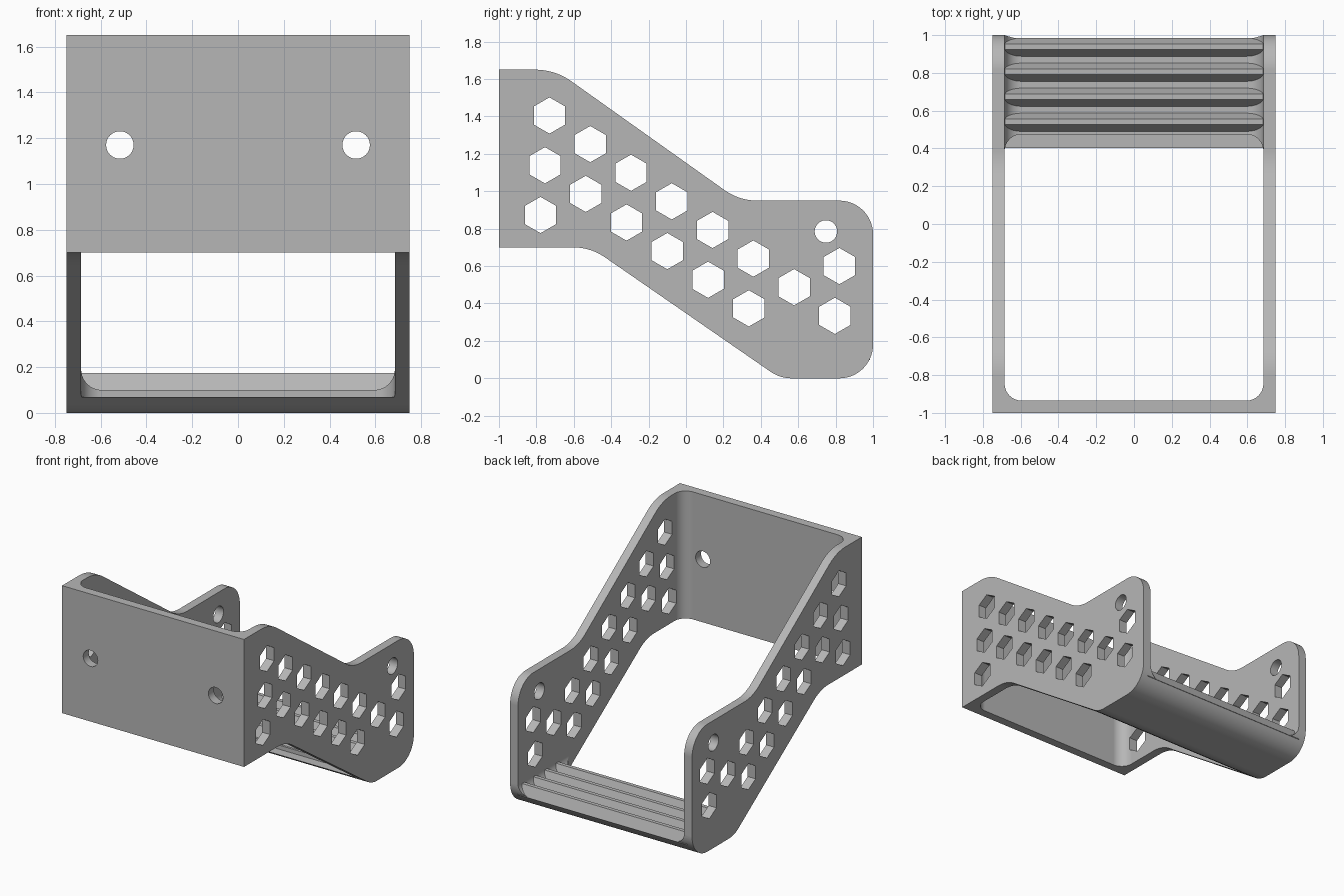
import bpy, bmesh, math
from mathutils import Vector

cube = bpy.data.objects.get("Cube")
if cube:
    bpy.data.objects.remove(cube, do_unlink=True)

grey = bpy.data.materials.new("plain_grey")
grey.use_nodes = True
tone = (0.47, 0.47, 0.47, 1)
grey.diffuse_color = tone
grey.node_tree.nodes["Principled BSDF"].inputs["Base Color"].default_value = tone


def rounded(corners, steps=14):
    """Outline from (u, v, radius) corners, with tangent arcs."""
    out = []
    for i, (u, v, r) in enumerate(corners):
        p = Vector((u, v))
        if r == 0:
            out.append(p)
            continue
        a = (Vector(corners[i - 1][:2]) - p).normalized()
        b = (Vector(corners[(i + 1) % len(corners)][:2]) - p).normalized()
        half = a.angle(b) / 2
        centre = p + (a + b).normalized() * (r / math.sin(half))
        start = p + a * (r / math.tan(half)) - centre
        end = p + b * (r / math.tan(half)) - centre
        sweep = start.angle(end)
        for k in range(steps + 1):
            t = k / steps
            out.append(centre + (start * math.sin((1 - t) * sweep)
                                 + end * math.sin(t * sweep)) / math.sin(sweep))
    return out


def ngon(u, v, r, n):
    return [Vector((u + r * math.sin(2 * math.pi * k / n),
                    v + r * math.cos(2 * math.pi * k / n))) for k in range(n)]


def prisms(name, outlines, axis, lo, hi):
    """Extrude flat outlines along one axis into a single object."""
    place = {"x": lambda p, d: (d, p.x, p.y),
             "y": lambda p, d: (p.x, d, p.y),
             "z": lambda p, d: (p.x, p.y, d)}[axis]
    bm = bmesh.new()
    for pts in outlines:
        near = [bm.verts.new(place(p, lo)) for p in pts]
        far = [bm.verts.new(place(p, hi)) for p in pts]
        bm.faces.new(near)
        bm.faces.new(far)
        for i in range(len(pts)):
            j = (i + 1) % len(pts)
            bm.faces.new((near[i], near[j], far[j], far[i]))
    bmesh.ops.recalc_face_normals(bm, faces=bm.faces)
    mesh = bpy.data.meshes.new(name)
    bm.to_mesh(mesh)
    bm.free()
    mesh.materials.append(grey)
    obj = bpy.data.objects.new(name, mesh)
    bpy.context.collection.objects.link(obj)
    return obj


def cut(target, cutter):
    mod = target.modifiers.new("cut", "BOOLEAN")
    mod.operation = "DIFFERENCE"
    mod.solver = "EXACT"
    mod.object = cutter
    bpy.context.view_layer.objects.active = target
    bpy.ops.object.modifier_apply(modifier=mod.name)
    bpy.data.objects.remove(cutter, do_unlink=True)


# Bracket body from its side outline
side = rounded([(-1, 0.70, 0), (-0.51, 0.70, 0.3), (0.503, 0, 0.2), (1, 0, 0.18),
                (1, 0.95, 0.18), (0.285, 0.95, 0.3), (-0.70, 1.65, 0.33), (-1, 1.65, 0)])
body = prisms("bracket_body", [side], "x", -0.75, 0.75)

# Central opening with rounded upright corners
w, r = 0.685, 0.09
opening = rounded([(-w, -0.935, r), (w, -0.935, r), (w, 0.475, r), (-w, 0.475, r)])
cut(body, prisms("opening_cutter", [opening], "z", 0.07, 2))

# Channel above the rear shelf, filleted into the side walls
channel = rounded([(-w, 0.1, r), (w, 0.1, r), (w, 2, 0), (-w, 2, 0)])
cut(body, prisms("channel_cutter", [channel], "y", 0.2, 1.5))

# Hexagon lattice through both side walls
row_lengths = {-1: range(7, 8), 0: range(8), 1: range(6), 2: range(1)}
hexes = [ngon(-0.73 + 0.218 * i - 0.024 * j, 1.405 - 0.153 * i - 0.266 * j, 0.097, 6)
         for j, cols in row_lengths.items() for i in cols]
pivot = ngon(0.748, 0.785, 0.06, 40)
cut(body, prisms("side_hole_cutter", hexes + [pivot], "x", -1, 1))

# Screw holes through the front plate
screws = [ngon(s * 0.516, 1.17, 0.06, 40) for s in (-1, 1)]
cut(body, prisms("screw_hole_cutter", screws, "y", -1.2, -0.7))

# Four grip ridges across the shelf
ridges = []
for i in range(4):
    y = 0.49 + 0.1325 * i
    ridges.append([Vector(p) for p in ((y, 0.099), (y + 0.097, 0.099),
                                       (y + 0.066, 0.175), (y + 0.037, 0.175))])
prisms("shelf_ridges", ridges, "x", -0.7, 0.7)

# Smooth arcs, crisp edges
bpy.ops.object.select_all(action="DESELECT")
body.select_set(True)
bpy.context.view_layer.objects.active = body
bpy.ops.object.shade_smooth_by_angle(angle=math.radians(20))
weighted = body.modifiers.new("weighted_normals", "WEIGHTED_NORMAL")
weighted.keep_sharp = True
